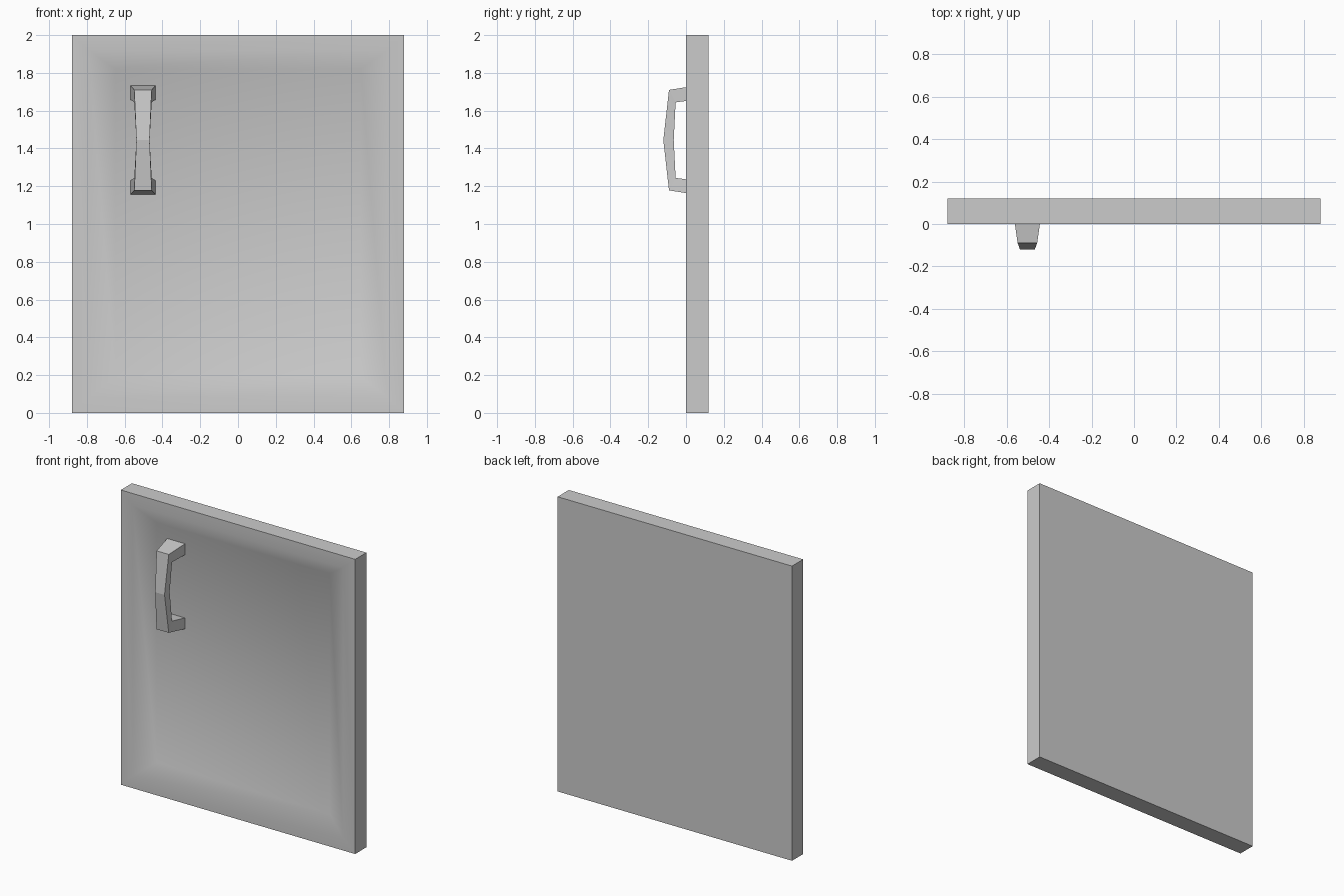
import bpy, bmesh
from mathutils import Vector

if "Cube" in bpy.data.objects:
    bpy.data.objects.remove(bpy.data.objects["Cube"])


def make_object(name, bm, angle):
    bmesh.ops.recalc_face_normals(bm, faces=bm.faces)
    mesh = bpy.data.meshes.new(name)
    bm.to_mesh(mesh)
    bm.free()
    obj = bpy.data.objects.new(name, mesh)
    bpy.context.collection.objects.link(obj)
    bpy.ops.object.select_all(action='DESELECT')
    obj.select_set(True)
    bpy.context.view_layer.objects.active = obj
    bpy.ops.object.shade_smooth_by_angle(angle=angle)
    return obj


def loft(name, rings, angle):
    """Skin a list of four-corner rings and cap both ends."""
    bm = bmesh.new()
    loops = [[bm.verts.new(Vector(p)) for p in ring] for ring in rings]
    for a, b in zip(loops, loops[1:]):
        for i in range(4):
            j = (i + 1) % 4
            bm.faces.new((a[i], a[j], b[j], b[i]))
    bm.faces.new(loops[0])
    bm.faces.new(loops[-1])
    return make_object(name, bm, angle)


# Door slab: back, front rim, then sloped border down to the recessed panel
def rect(half, y, z0, z1):
    return [(-half, y, z0), (half, y, z0), (half, y, z1), (-half, y, z1)]


loft("door_panel", [
    rect(0.88, 0.12, 0, 2),
    rect(0.88, 0.0, 0, 2),
    rect(0.79, 0.0, 0.085, 1.92),
    rect(0.65, 0.055, 0.19, 1.82),
], 0.7)

# Handle: outer (y, z), inner (y, z) and half width, from top foot to middle
CX, MID = -0.503, 1.444
half_path = [
    ((0.057, 0.289), (0.057, 0.215), 0.067),
    ((-0.09, 0.266), (-0.055, 0.2), 0.046),
    ((-0.12, 0.0), (-0.065, 0.0), 0.035),
]


def section(station, sign):
    (yo, zo), (yi, zi), w = station
    zo, zi = MID + sign * zo, MID + sign * zi
    return [(CX - w, yo, zo), (CX + w, yo, zo), (CX + w, yi, zi), (CX - w, yi, zi)]


path = [section(s, 1) for s in half_path] + [section(s, -1) for s in half_path[-2::-1]]
loft("door_handle", path, 0.1)
